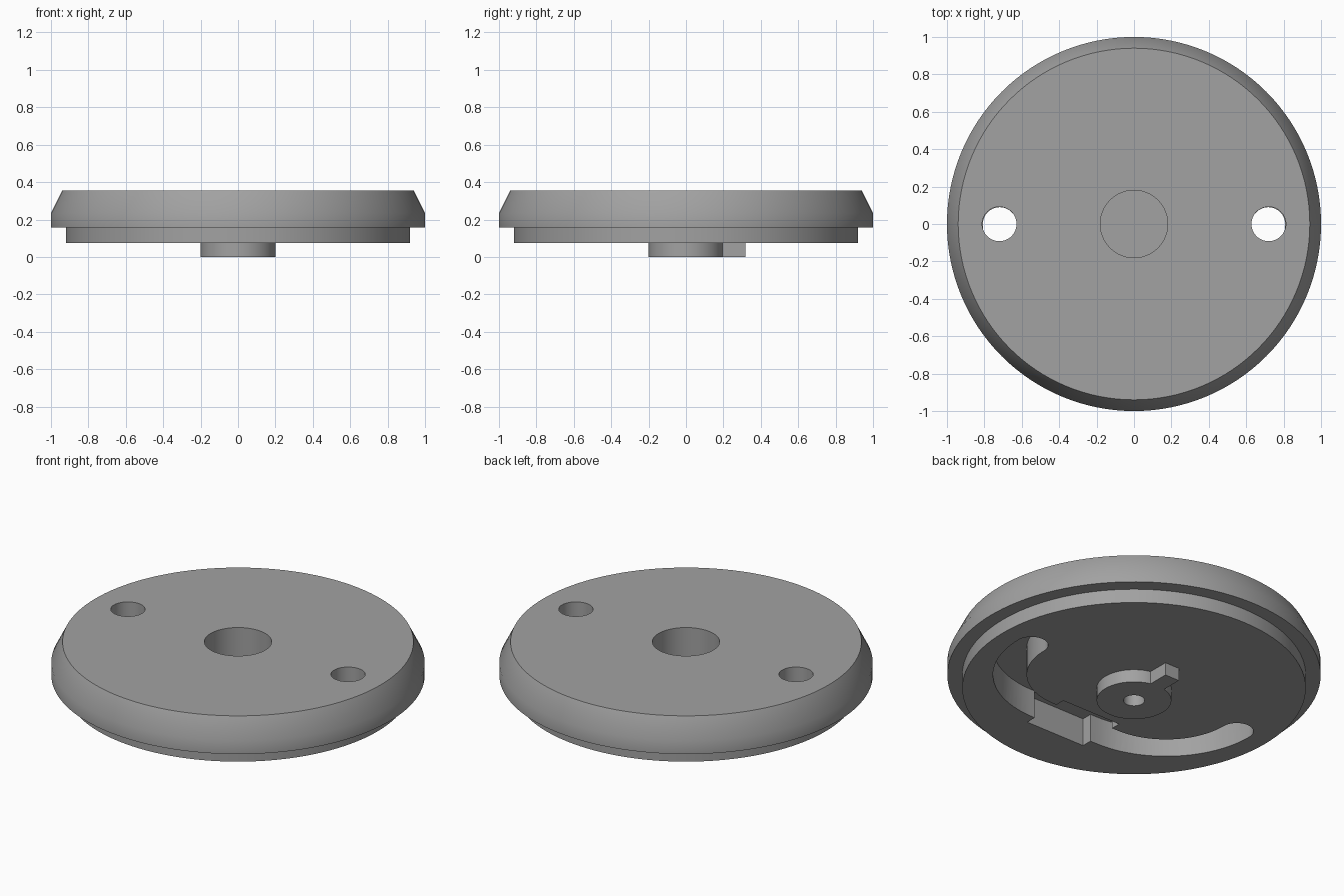
import bpy, bmesh, math
from mathutils import Vector

if "Cube" in bpy.data.objects:
    bpy.data.objects.remove(bpy.data.objects["Cube"])

grey = bpy.data.materials.new("grey_metal")
grey.diffuse_color = (0.36, 0.36, 0.36, 1)
grey.use_nodes = True
grey.node_tree.nodes["Principled BSDF"].inputs["Base Color"].default_value = grey.diffuse_color


def make(name, bm):
    bmesh.ops.recalc_face_normals(bm, faces=bm.faces)
    me = bpy.data.meshes.new(name)
    bm.to_mesh(me)
    bm.free()
    ob = bpy.data.objects.new(name, me)
    bpy.context.collection.objects.link(ob)
    me.materials.append(grey)
    return ob


def prism(name, outline, z0, z1):
    """Extrude a closed 2D outline from z0 up to z1."""
    bm = bmesh.new()
    f = bm.faces.new([bm.verts.new((x, y, z0)) for x, y in outline])
    r = bmesh.ops.extrude_face_region(bm, geom=[f])
    top = [v for v in r["geom"] if isinstance(v, bmesh.types.BMVert)]
    bmesh.ops.translate(bm, verts=top, vec=(0, 0, z1 - z0))
    return make(name, bm)


def rect(x0, x1, y0, y1):
    return [(x0, y0), (x1, y0), (x1, y1), (x0, y1)]


def arc(cx, cy, r, a0, a1, n):
    return [(cx + r * math.cos(math.radians(a0 + (a1 - a0) * i / n)),
             cy + r * math.sin(math.radians(a0 + (a1 - a0) * i / n))) for i in range(n + 1)]


def lathe(name, profile, steps):
    """Spin an (r, z) profile about the z axis."""
    bm = bmesh.new()
    vs = [bm.verts.new((r, 0, z)) for r, z in profile]
    es = [bm.edges.new(p) for p in zip(vs, vs[1:])]
    bmesh.ops.spin(bm, geom=vs + es, cent=(0, 0, 0), axis=(0, 0, 1),
                   angle=math.tau, steps=steps, use_merge=True)
    bmesh.ops.remove_doubles(bm, verts=bm.verts, dist=1e-5)
    return make(name, bm)


# Disc with bevelled rim, lower step, hub and blind centre bores
body = lathe("disc_body", [
    (0, 0.12), (0.18, 0.12), (0.18, 0.355), (0.94, 0.355), (1, 0.235), (1, 0.157),
    (0.92, 0.157), (0.92, 0.075), (0.2, 0.075), (0.2, 0), (0.057, 0), (0.057, 0.08), (0, 0.08)], 128)

# Curved groove under the disc: two quarter arcs joined by a straight run, round ends
CX, R, W, CEIL = 0.225, 0.493, 0.09, 0.24
E = CX + R
groove = (arc(-CX, 0, R + W, 180, 270, 24) + arc(CX, 0, R + W, 270, 360, 24)
          + arc(E, 0, W, 0, 180, 16)[1:-1]
          + arc(CX, 0, R - W, 360, 270, 24) + arc(-CX, 0, R - W, 270, 180, 24)
          + arc(-E, 0, W, 0, 180, 16)[1:-1])
cutters = [prism("groove_cutter", groove, -0.05, CEIL),
           prism("pocket_cutter", rect(-0.185, 0.205, -0.645, -0.345), -0.05, CEIL)]

# Two holes opening from the top face into the groove ends
for s in (-1, 1):
    cutters.append(prism("hole_cutter", arc(s * 0.72, 0, 0.092, 0, 360, 48)[:-1], 0.235, 0.5))

bpy.context.view_layer.objects.active = body
for c in cutters:
    c.hide_render = True
    m = body.modifiers.new("cut", "BOOLEAN")
    m.operation, m.solver, m.object = "DIFFERENCE", "EXACT", c
    bpy.ops.object.modifier_apply(modifier=m.name)
    bpy.data.objects.remove(c)

# Key tab on the hub
prism("hub_tab", rect(-0.047, 0.047, 0.17, 0.318), 0, 0.08)

# Smooth curved walls, crisp edges
bpy.ops.object.select_all(action="DESELECT")
body.select_set(True)
bpy.context.view_layer.objects.active = body
bpy.ops.object.shade_smooth_by_angle(angle=math.radians(30))
